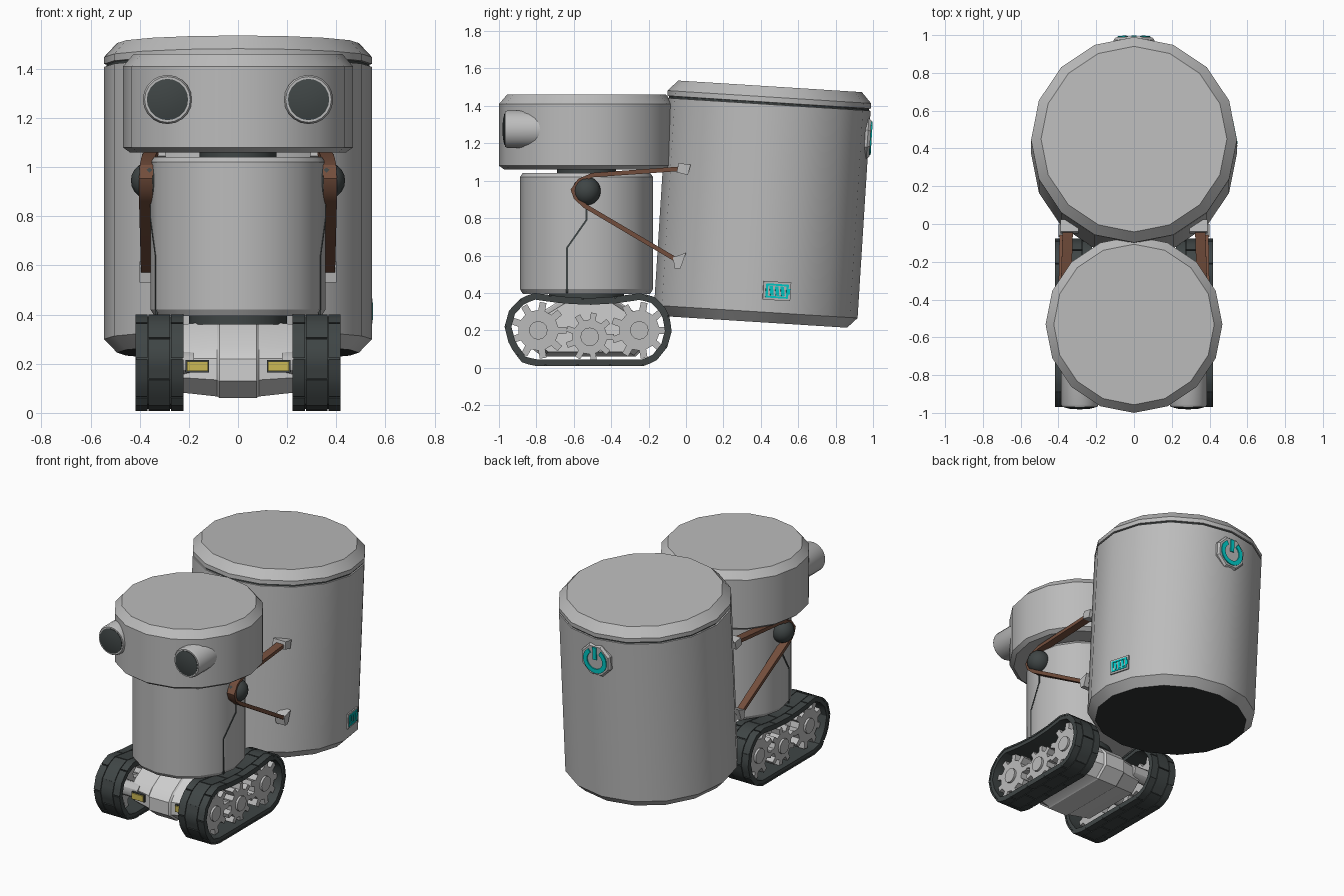
import bpy, bmesh
from math import sin, cos, pi, radians
from mathutils import Matrix, Vector

if "Cube" in bpy.data.objects:
    bpy.data.objects.remove(bpy.data.objects["Cube"])

def material(name, r, g, b):
    m = bpy.data.materials.new(name)
    m.use_nodes = True
    m.diffuse_color = (r, g, b, 1)
    m.node_tree.nodes["Principled BSDF"].inputs["Base Color"].default_value = (r, g, b, 1)
    return m

GREY = material("shell grey", .5, .5, .5)
LIGHT = material("chassis light grey", .62, .62, .62)
DARK = material("dark rubber", .05, .06, .06)
BLACK = material("underside black", .03, .035, .035)
BROWN = material("brown strap", .17, .075, .045)
TEAL = material("teal symbol", 0, .62, .6)
YELLOW = material("yellow lamp", .6, .48, .09)
parts = []

def finish(name, bm, mat, matrix=None):
    bmesh.ops.recalc_face_normals(bm, faces=bm.faces)
    mesh = bpy.data.meshes.new(name)
    bm.to_mesh(mesh)
    bm.free()
    mesh.materials.append(mat)
    ob = bpy.data.objects.new(name, mesh)
    ob.matrix_world = matrix or Matrix()
    bpy.context.collection.objects.link(ob)
    parts.append(ob)
    return ob

def skin(rings, closed=False):
    """Join rings of points into a tube; cap the ends unless closed."""
    bm = bmesh.new()
    rows = [[bm.verts.new(p) for p in ring] for ring in rings]
    n = len(rows[0])
    for a, b in list(zip(rows, rows[1:])) + ([(rows[-1], rows[0])] if closed else []):
        for i in range(n):
            bm.faces.new((a[i], a[(i + 1) % n], b[(i + 1) % n], b[i]))
    if not closed:
        bm.faces.new(rows[0])
        bm.faces.new(rows[-1])
    return bm

def circle(r, sides, phase=0):
    return [(r * cos(2 * pi * (i + phase) / sides), r * sin(2 * pi * (i + phase) / sides))
            for i in range(sides)]

def lathe(name, profile, mat, matrix=None, sides=16):
    rings = [[(x, y, z) for x, y in circle(r, sides)] for r, z in profile]
    return finish(name, skin(rings), mat, matrix)

def loft(name, poly, stations, mat, matrix=None, centre=(0, 0)):
    """Side profile (y, z) placed at x stations, each with its own scale."""
    cy, cz = centre
    rings = [[(x, cy + (y - cy) * k, cz + (z - cz) * k) for y, z in poly] for x, k in stations]
    return finish(name, skin(rings), mat, matrix)

def slab(name, poly, x0, x1, mat, matrix=None):
    return loft(name, poly, [(x0, 1), (x1, 1)], mat, matrix)

def band(name, outer, inner, x0, x1, mat, closed=False, matrix=None):
    rings = [[(x0, *o), (x1, *o), (x1, *i), (x0, *i)] for o, i in zip(outer, inner)]
    return finish(name, skin(rings, closed), mat, matrix)

def sweep(name, path, widths, thick, mat):
    """Flat ribbon along a path of 3D points, width lying along x."""
    pts = [Vector(p) for p in path]
    rings = []
    for i, p in enumerate(pts):
        t = pts[min(i + 1, len(pts) - 1)] - pts[max(i - 1, 0)]
        n = Vector((0, -t.z, t.y)).normalized() * thick / 2
        w = Vector((widths[i] / 2, 0, 0))
        rings.append([p - w - n, p + w - n, p + w + n, p - w + n])
    return finish(name, skin(rings), mat)

def rect(y, z, w, h, slant=0):
    return [(y - w/2 - slant, z - h/2), (y + w/2 - slant, z - h/2),
            (y + w/2 + slant, z + h/2), (y - w/2 + slant, z + h/2)]

# Head, neck, torso
AXIS = Matrix.Translation((0, -.532, 0))
lathe("head", [(.44, 1.06), (.468, 1.08), (.468, 1.41), (.425, 1.46)], GREY, AXIS)
lathe("neck", [(.157, 1.03), (.157, 1.07)], DARK, AXIS)
lathe("torso", [(.34, .395), (.356, .42), (.356, 1.02), (.34, 1.042)], GREY, AXIS)
lathe("turntable", [(.2, .36), (.2, .4)], DARK, AXIS)

# Large tilted drum with lid
DRUM = Matrix.Translation((0, .37, .245)) @ Matrix.Rotation(radians(-3.6), 4, 'X')
drum = lathe("drum", [(.492, 0), (.545, .055), (.545, 1.165), (.52, 1.168)], GREY, DRUM)
drum.data.materials.append(BLACK)
for f in drum.data.polygons:
    if f.normal.z < -.9:
        f.material_index = 1
lathe("lid_seam", [(.536, 1.16), (.536, 1.18)], DARK, DRUM)
lathe("lid", [(.53, 1.174), (.545, 1.177), (.545, 1.205), (.492, 1.262)], GREY, DRUM)

# Power badge on the back of the drum
BADGE = DRUM @ Matrix.Translation((0, 0, 1.016)) @ Matrix.Rotation(pi / 2, 4, 'Z')
loft("power_badge", circle(.117, 8, .5), [(.5, 1), (.538, 1), (.553, .9)], GREY, BADGE)
arc = [radians(90 + 32 + 296 * i / 16) for i in range(17)]
band("power_ring", [(.088 * cos(a), .088 * sin(a)) for a in arc],
     [(.058 * cos(a), .058 * sin(a)) for a in arc], .552, .56, TEAL, matrix=BADGE)
slab("power_bar", rect(0, .05, .028, .085), .552, .56, TEAL, BADGE)

# Charge indicator on one side of the drum
GAUGE = DRUM @ Matrix.Rotation(radians(11.25), 4, 'Z') @ Matrix.Translation((0, 0, .172))
slab("charge_plate", rect(0, 0, .15, .1), .52, .543, GREY, GAUGE)
frame = [rect(0, .033, .12, .01), rect(0, -.033, .12, .01),
         rect(-.056, 0, .012, .07), rect(.056, 0, .012, .07), rect(.066, 0, .01, .03)]
for i, poly in enumerate(frame):
    slab(f"charge_frame_{i}", poly, .542, .547, TEAL, GAUGE)
for i in range(3):
    slab(f"charge_bar_{i}", rect(-.03 + .03 * i, 0, .019, .05, -.004), .542, .547, TEAL, GAUGE)

# Chassis hull with a raised middle rib
hull = [(-.64, .38), (-.82, .27), (-.86, .22), (-.86, .13), (-.77, .06),
        (-.27, .06), (-.19, .13), (-.19, .22), (-.23, .27), (-.4, .38)]
loft("chassis", hull, [(-.24, .86), (-.085, .96), (-.075, 1), (.075, 1), (.085, .96), (.24, .86)],
     LIGHT, centre=(-.52, .23))

# Track outline, resampled evenly
outline = [(-.97, .22), (-.945, .12), (-.88, .03), (-.81, .008), (-.23, .008), (-.16, .035),
           (-.1, .11), (-.075, .2), (-.095, .3), (-.16, .375), (-.24, .4), (-.38, .38),
           (-.52, .372), (-.66, .38), (-.81, .4), (-.88, .375), (-.945, .31)]

def resample(poly, count):
    pts = [Vector(p) for p in poly + poly[:1]]
    lengths = [(b - a).length for a, b in zip(pts, pts[1:])]
    out = []
    for k in range(count):
        d, i = sum(lengths) * k / count, 0
        while d > lengths[i]:
            d -= lengths[i]
            i += 1
        out.append(pts[i].lerp(pts[i + 1], d / lengths[i]))
    return out

COUNT = 52
track = resample(outline, COUNT)

def inset(i, d):
    t = (track[(i + 1) % COUNT] - track[(i - 1) % COUNT]).normalized()
    return track[i % COUNT] + Vector((-t.y, t.x)) * d

def gear(r_in, r_out, teeth):
    steps = ((r_in, -.25), (r_out, -.17), (r_out, .17), (r_in, .25))
    return [(r * cos(2 * pi * (i + f) / teeth), r * sin(2 * pi * (i + f) / teeth))
            for i in range(teeth) for r, f in steps]

for s, side in ((1, "left"), (-1, "right")):
    # Eye barrel and lens
    EYE = Matrix.Translation((s * .287, -.6, 1.275)) @ Matrix.Rotation(pi / 2, 4, 'X')
    lathe(side + "_eye_barrel", [(.1, 0), (.1, .355), (.093, .368), (.08, .368)], GREY, EYE, 20)
    lathe(side + "_eye_lens", [(.084, .3), (.084, .371), (.05, .379), (.01, .381)], DARK, EYE, 20)
    # Front lamp with dark surround
    slab(side + "_lamp_frame", rect(-.82, .19, .06, .05), s * .117, s * .213, DARK)
    slab(side + "_lamp", rect(-.825, .19, .066, .04), s * .122, s * .208, YELLOW)
    # Track belt and staggered pads in three columns
    band(side + "_track_belt", [inset(i, .008) for i in range(COUNT)],
         [inset(i, .036) for i in range(COUNT)], s * .225, s * .415, DARK, True)
    for col, (a, b) in enumerate(((.222, .272), (.276, .364), (.368, .418))):
        for k in range(0, COUNT, 4):
            ids = [k + (col % 2) * 2 + j for j in range(5)]
            top, low = [inset(i, 0) for i in ids], [inset(i, .012) for i in ids]
            for row in (top, low):
                row[0] = row[0].lerp(row[1], .08)
                row[-1] = row[-1].lerp(row[-2], .08)
            band(f"{side}_track_pad_{col}_{k}", top, low, s * a, s * b, DARK)
    # Drive gears with hubs
    for name, y, z, k in (("front", -.79, .2, 1), ("middle", -.515, .165, .86), ("rear", -.25, .2, 1)):
        at = Matrix.Translation((0, y, z))
        slab(f"{side}_{name}_gear", gear(.108 * k, .152 * k, 9), s * .31, s * .375, GREY, at)
        slab(f"{side}_{name}_hub", circle(.05, 12), s * .18, s * .39, GREY, at)
    # Shoulder ball
    bm = bmesh.new()
    bmesh.ops.create_uvsphere(bm, u_segments=16, v_segments=10, radius=.076)
    finish(side + "_shoulder", bm, DARK, Matrix.Translation((s * .36, -.532, .945)))
    # Strap looping round the shoulder to the drum clamps
    strap = [(.35, -.01, 1.065), (.365, -.5, 1.03), (.372, -.57, 1.0), (.375, -.605, .95),
             (.375, -.59, .91), (.375, -.54, .865), (.372, -.04, .57)]
    sweep(side + "_strap", [(s * x, y, z) for x, y, z in strap], [.055] * 6 + [.045], .024, BROWN)
    slab(side + "_upper_clamp", [(-.05, 1.045), (-.04, 1.095), (.025, 1.085), (.01, 1.03)],
         s * .295, s * .39, GREY)
    slab(side + "_lower_clamp", [(-.07, .59), (.0, .615), (-.03, .53), (-.06, .53)],
         s * .33, s * .4, GREY)
    # Torso panel seam
    seam = [(-.532, .86), (-.532, .79), (-.637, .64), (-.637, .4)]
    sweep(side + "_torso_seam", [(s * (.354 - (-.532 - y) * .199), y, z) for y, z in seam],
          [.01] * 4, .01, DARK)

# Smooth the rounded sides while keeping hard edges
bpy.ops.object.select_all(action='DESELECT')
for ob in parts:
    ob.select_set(True)
bpy.context.view_layer.objects.active = parts[0]
bpy.ops.object.shade_smooth_by_angle()
